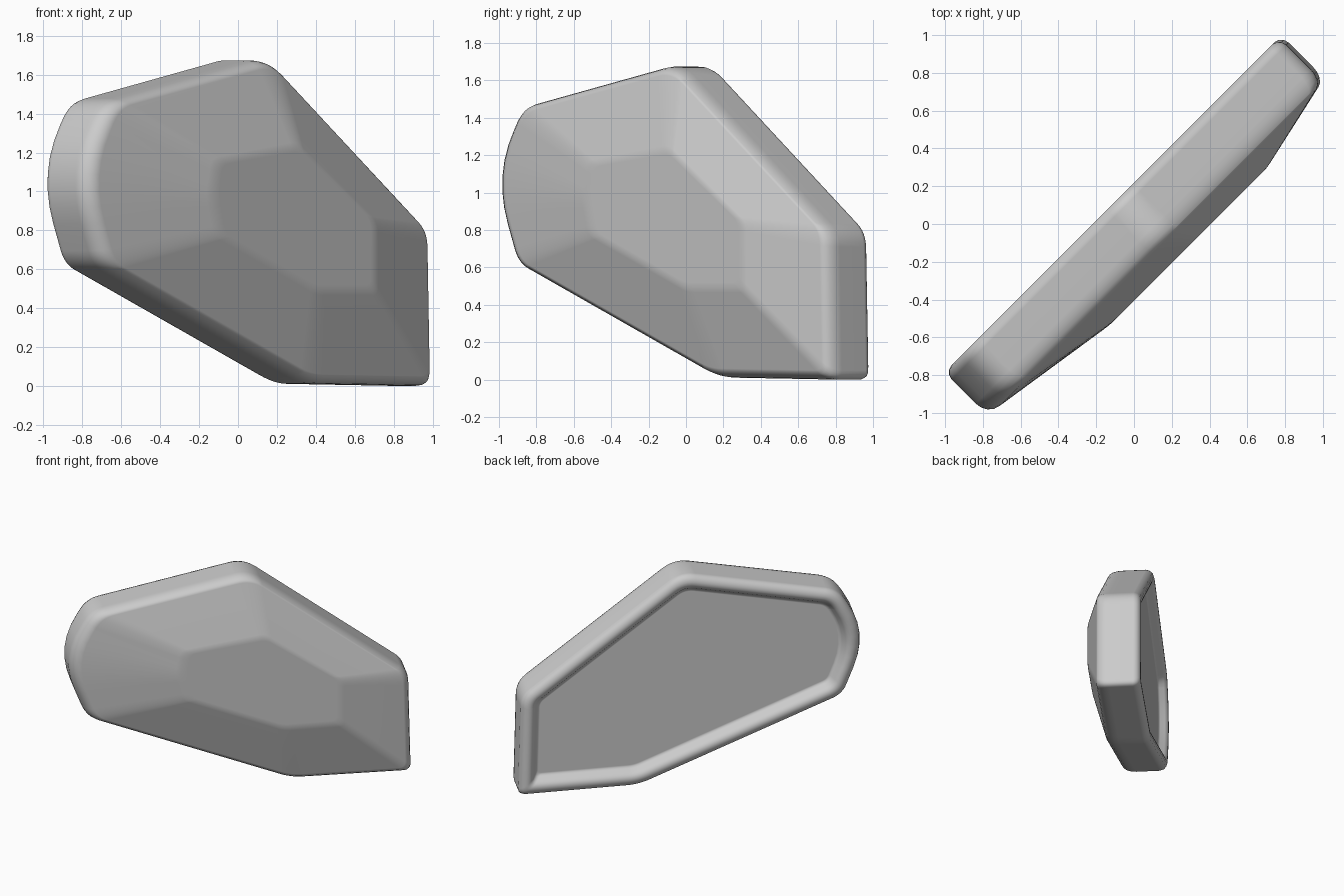
import bpy, bmesh, math
from mathutils import Vector

if "Cube" in bpy.data.objects:
    bpy.data.objects.remove(bpy.data.objects["Cube"])

# Corners as (along, height, rounding); the plate stands on the x = y diagonal
OUTER = [(-1.10, 1.46, .09), (-1.33, 1.10, .29), (-1.14, .62, .08), (.37, .012, .09),
         (1.26, 0, .05), (1.24, .79, .08), (.06, 1.69, .11)]
INNER = [(-.43, 1.15, .05), (-.46, .98, .06), (-.41, .78, .05), (.285, .50, .05),
         (.70, .50, .04), (.70, .845, .05), (.155, 1.225, .05)]
STEPS = 6


def inset(corners, d):
    """Mitred inset of a counter-clockwise outline."""
    out = []
    n = len(corners)
    for i, (u, z, r) in enumerate(corners):
        p = Vector((u, z))
        a = (p - Vector(corners[i - 1][:2])).normalized()
        b = (Vector(corners[(i + 1) % n][:2]) - p).normalized()
        na, nb = Vector((-a.y, a.x)), Vector((-b.y, b.x))
        q = p + (na + nb) * (d / (1 + na.dot(nb)))
        out.append((q.x, q.y, max(r - d * .3, .03)))
    return out


def rounded(corners):
    """Replace every corner by a small curve."""
    pts = []
    n = len(corners)
    for i, (u, z, r) in enumerate(corners):
        p = Vector((u, z))
        a = p + (Vector(corners[i - 1][:2]) - p).normalized() * r
        b = p + (Vector(corners[(i + 1) % n][:2]) - p).normalized() * r
        for k in range(STEPS + 1):
            t = k / STEPS
            pts.append(a * (1 - t) ** 2 + p * 2 * t * (1 - t) + b * t * t)
    return pts


# Back: recessed floor, sloped pocket wall, rounded rim and outer wall
rings = []
for d, w in [(.15, -.085), (.138, -.087), (.125, -.098), (.105, -.130), (.09, -.147),
             (.07, -.155), (.05, -.155), (.027, -.147), (.009, -.128), (0, -.10), (0, .08)]:
    rings.append((rounded(inset(OUTER, d)), w))

# Front: rounded shoulder, long slopes and raised flat face
outer, inner = rounded(OUTER), rounded(INNER)
for t, w in [(.008, .115), (.027, .145), (.06, .168), (.10, .178),
             (.93, .281), (.98, .286), (1.04, .288)]:
    rings.append(([a.lerp(b, t) for a, b in zip(outer, inner)], w))

bm = bmesh.new()
s = math.sqrt(.5)
loops = [[bm.verts.new(((p.x + w) * s, (p.x - w) * s, p.y)) for p in pts]
         for pts, w in rings]
for lo, hi in zip(loops, loops[1:]):
    for i in range(len(lo)):
        j = (i + 1) % len(lo)
        bm.faces.new((lo[i], lo[j], hi[j], hi[i]))
bm.faces.new(loops[0])
bm.faces.new(loops[-1])
bmesh.ops.recalc_face_normals(bm, faces=bm.faces[:])
for f in bm.faces:
    f.smooth = True

mesh = bpy.data.meshes.new("armor_plate")
bm.to_mesh(mesh)
bm.free()
plate = bpy.data.objects.new("armor_plate", mesh)
bpy.context.collection.objects.link(plate)
# Keep the broad faces even while the edges stay soft
wn = plate.modifiers.new("even_shading", 'WEIGHTED_NORMAL')
wn.weight = 60
